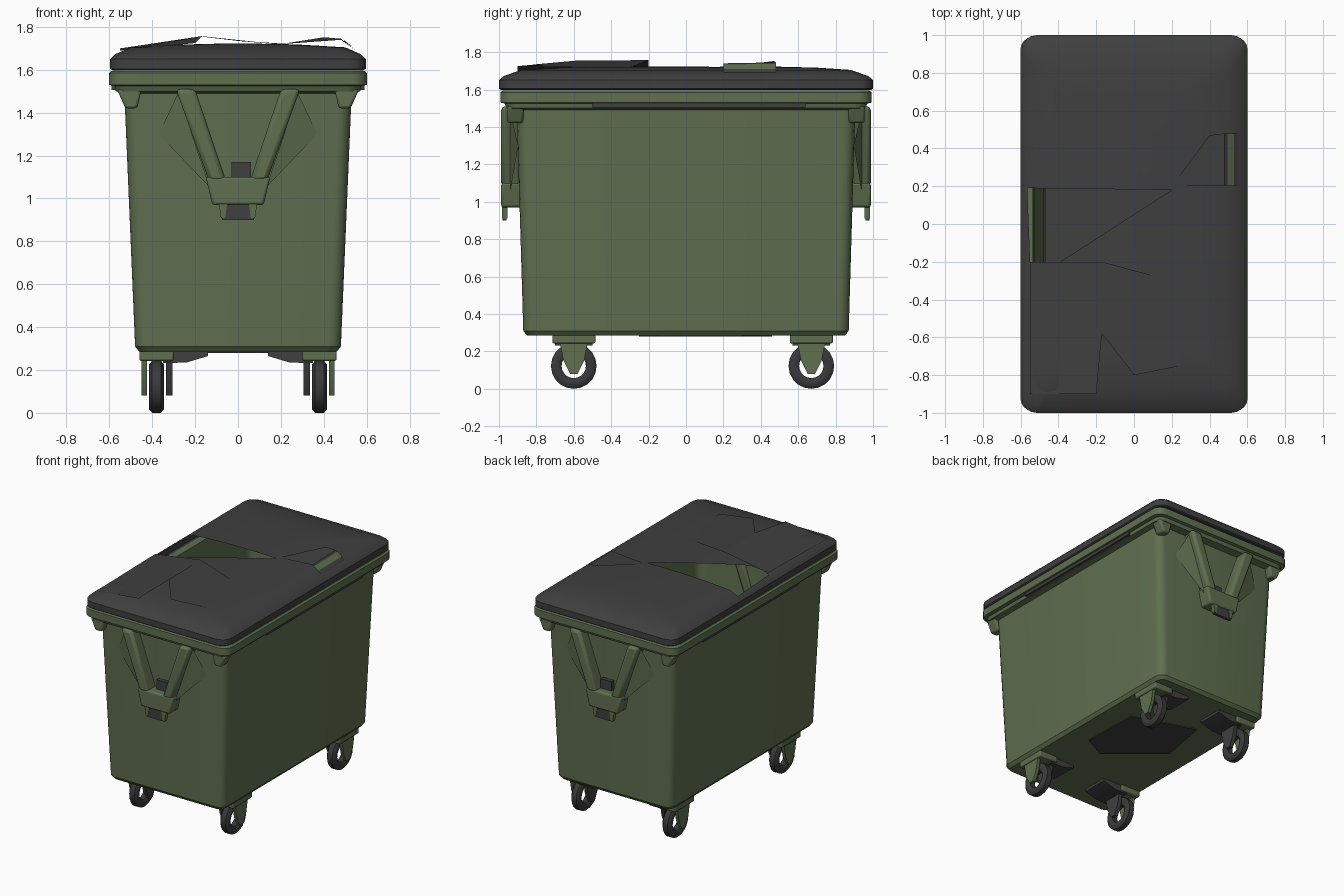
import bpy, bmesh, math
from mathutils import Vector

if "Cube" in bpy.data.objects:
    bpy.data.objects.remove(bpy.data.objects["Cube"])


def material(name, col):
    m = bpy.data.materials.new(name)
    m.diffuse_color = (*col, 1)
    m.use_nodes = True
    m.node_tree.nodes["Principled BSDF"].inputs["Base Color"].default_value = m.diffuse_color
    return m


GREEN = material("bin green", (0.115, 0.16, 0.08))
DARK = material("lid charcoal", (0.05, 0.05, 0.051))
TYRE = material("tyre dark grey", (0.042, 0.042, 0.042))


def finish(name, bm, mat, angle=35, bevel=0):
    bmesh.ops.recalc_face_normals(bm, faces=bm.faces)
    me = bpy.data.meshes.new(name)
    bm.to_mesh(me)
    bm.free()
    me.materials.append(mat)
    ob = bpy.data.objects.new(name, me)
    bpy.context.collection.objects.link(ob)
    if bevel:
        b = ob.modifiers.new("bevel", 'BEVEL')
        b.width, b.segments = bevel, 2
    bpy.ops.object.select_all(action='DESELECT')
    ob.select_set(True)
    bpy.context.view_layer.objects.active = ob
    bpy.ops.object.shade_smooth_by_angle(angle=math.radians(angle))
    return ob


def rounded_rect(hx, hy, r, n=5):
    pts = []
    for k, (sx, sy) in enumerate([(1, 1), (-1, 1), (-1, -1), (1, -1)]):
        for i in range(n):
            a = math.pi / 2 * (k + i / (n - 1))
            pts.append((sx * (hx - r) + r * math.cos(a), sy * (hy - r) + r * math.sin(a)))
    return pts


def loft(sections, cap_first=False, cap_last=False):
    """Stack of rounded rectangles given as (half x, half y, z, radius)."""
    bm = bmesh.new()
    rings = [[bm.verts.new((x, y, z)) for x, y in rounded_rect(hx, hy, r)]
             for hx, hy, z, r in sections]
    for a, b in zip(rings, rings[1:]):
        for i in range(len(a)):
            j = (i + 1) % len(a)
            bm.faces.new((a[i], a[j], b[j], b[i]))
    if cap_first:
        bm.faces.new(rings[0])
    if cap_last:
        bm.faces.new(rings[-1])
    return bm


def prism(name, pts, axis, lo, hi, mat, bevel=0):
    """Extrude a 2D outline (other two axes in order) from lo to hi along an axis."""
    bm = bmesh.new()
    rings = []
    for d in (lo, hi):
        ring = []
        for p in pts:
            c = list(p)
            c.insert(axis, d)
            ring.append(bm.verts.new(c))
        rings.append(ring)
        bm.faces.new(ring)
    for i in range(len(pts)):
        j = (i + 1) % len(pts)
        bm.faces.new((rings[0][i], rings[0][j], rings[1][j], rings[1][i]))
    return finish(name, bm, mat, bevel=bevel)


def box(name, x, y, z, mat, bevel=0):
    return prism(name, [(x[0], y[0]), (x[1], y[0]), (x[1], y[1]), (x[0], y[1])], 2, *z, mat, bevel)


def panel(name, pts, mat):
    bm = bmesh.new()
    bm.faces.new([bm.verts.new(p) for p in pts])
    return finish(name, bm, mat)


# Tapered tub with its rolled rim, open at the top
finish("tub", loft([
    (0.46, 0.85, 0.285, 0.05), (0.48, 0.87, 0.31, 0.06), (0.53, 0.905, 1.49, 0.06),
    (0.57, 0.96, 1.50, 0.06), (0.575, 0.97, 1.525, 0.06), (0.602, 0.992, 1.53, 0.07),
    (0.602, 0.992, 1.585, 0.07), (0.59, 0.98, 1.595, 0.07), (0.535, 0.92, 1.595, 0.06),
    (0.525, 0.905, 1.49, 0.06)], cap_first=True), GREEN)

# Dark floor lining and the dark drain panel underneath
finish("floor_lining", loft([(0.46, 0.85, 0.31, 0.05), (0.47, 0.86, 0.312, 0.05)], False, True), DARK)
prism("drain_panel", [(0.29, -0.15), (0.28, 0.3), (-0.2, 0.46), (-0.27, 0.07), (0.11, -0.25)],
      2, 0.279, 0.286, DARK)

# Domed lid, with a wedge-shaped opening cut through its left half
bm = loft([(0.585, 0.99, 1.598, 0.07), (0.596, 1.0, 1.605, 0.08), (0.596, 1.0, 1.65, 0.08),
           (0.575, 0.975, 1.672, 0.08), (0.5, 0.88, 1.705, 0.08), (0.3, 0.7, 1.717, 0.08),
           (0.1, 0.5, 1.722, 0.05)], False, True)
hole = [Vector(p) for p in [(-0.565, 0.19), (-0.55, -0.2), (-0.39, -0.2), (0.2, 0.18)]]
edges = []
for i, a in enumerate(hole):
    d = hole[(i + 1) % 4] - a
    edges.append((a, Vector((d.y, -d.x))))
for a, n in edges:
    bmesh.ops.bisect_plane(bm, geom=bm.verts[:] + bm.edges[:] + bm.faces[:],
                           plane_co=(a.x, a.y, 0), plane_no=(n.x, n.y, 0))
inside = [f for f in bm.faces if f.normal.length > 0 and
          all((f.calc_center_median().xy - a).dot(n) < 0 for a, n in edges)]
bmesh.ops.delete(bm, geom=inside, context='FACES')
finish("lid", bm, DARK)

# Raised flap and folds on the lid
panel("lid_flap", [(-0.55, -0.2, 1.70), (-0.17, -0.2, 1.757), (-0.17, -0.58, 1.755),
                   (-0.2, -0.9, 1.725), (-0.55, -0.9, 1.69)], DARK)
panel("lid_flap_end", [(-0.17, -0.2, 1.757), (-0.17, -0.58, 1.755), (0.0, -0.8, 1.735),
                       (0.25, -0.75, 1.72), (0.2, -0.3, 1.718)], DARK)
panel("lid_fold", [(0.2, 0.2, 1.72), (0.4, 0.47, 1.752), (0.48, 0.48, 1.745), (0.48, 0.2, 1.74)], DARK)
panel("lid_fold_outer", [(0.48, 0.48, 1.745), (0.48, 0.2, 1.74), (0.55, 0.2, 1.69), (0.55, 0.48, 1.69)], DARK)
panel("lid_fold_strip", [(0.495, 0.48, 1.738), (0.495, 0.2, 1.733), (0.53, 0.2, 1.709), (0.53, 0.48, 1.711)], GREEN)

# Grab bars tucked under the rim on the long sides
for s in (-1, 1):
    box("grab_bar", sorted((s * 0.56, s * 0.59)), (-0.5, 0.64), (1.505, 1.53), DARK)

# Lifting brackets on both ends
for s in (-1, 1):
    deep = (s * 0.88, s * 0.988)
    for m in (-1, 1):
        prism("bracket_strut", [(m * 0.055, 1.08), (m * 0.135, 1.08), (m * 0.29, 1.51), (m * 0.2, 1.51)],
              1, *deep, GREEN, 0.02)
        prism("bracket_tab", [(m * 0.05, 0.98), (m * 0.09, 0.98), (m * 0.08, 0.91), (m * 0.06, 0.91)],
              1, s * 0.955, s * 0.985, GREEN)
        # slanted web between strut and end wall
        panel("bracket_web", [(m * 0.13, s * 0.94, 1.05), (m * 0.28, s * 0.94, 1.49),
                              (m * 0.37, s * 0.897, 1.3)], GREEN)
    prism("bracket_cup", [(-0.15, 1.1), (0.15, 1.1), (0.12, 0.97), (-0.12, 0.97)], 1, *deep, GREEN, 0.012)
    prism("bracket_pin", [(-0.075, 0.98), (0.075, 0.98), (0.075, 0.9), (-0.075, 0.9)],
          1, s * 0.96, s * 0.98, DARK)
    box("bracket_latch", (-0.03, 0.06), sorted((s * 0.9, s * 0.93)), (1.09, 1.17), DARK)
    # stubby lugs below the rim corners
    for m in (-1, 1):
        prism("corner_lug", [(m * 0.47, 1.42), (m * 0.525, 1.42), (m * 0.565, 1.51), (m * 0.45, 1.51)],
              1, s * 0.87, s * 0.955, GREEN, 0.012)


def tyre(x, y):
    """Open ring tyre turned about the x axis."""
    prof = [(-0.022, 0.065), (-0.034, 0.08), (-0.034, 0.105), (-0.02, 0.122),
            (0.02, 0.122), (0.034, 0.105), (0.034, 0.08), (0.022, 0.065)]
    bm, n = bmesh.new(), 20
    rings = [[bm.verts.new((x + u, y + r * math.cos(2 * math.pi * i / n),
                            0.122 + r * math.sin(2 * math.pi * i / n))) for u, r in prof]
             for i in range(n)]
    for i in range(n):
        a, b = rings[i], rings[(i + 1) % n]
        for k in range(len(prof)):
            q = (k + 1) % len(prof)
            bm.faces.new((a[k], a[q], b[q], b[k]))
    finish("tyre", bm, TYRE, 50)


# Four casters: mount, fork, tyre and dark inboard foot
for m in (-1, 1):
    for y in (-0.6, 0.67):
        x = m * 0.38
        tyre(x, y)
        box("caster_mount", (x - 0.08, x + 0.08), (y - 0.115, y + 0.115), (0.243, 0.3), GREEN, 0.008)
        fork = [(y - 0.075, 0.25), (y + 0.075, 0.25), (y + 0.055, 0.15), (y + 0.02, 0.08),
                (y - 0.02, 0.08), (y - 0.055, 0.15)]
        prism("caster_fork_outer", fork, 0, x + m * 0.045, x + m * 0.07, GREEN)
        prism("caster_fork_inner", fork, 0, x - m * 0.045, x - m * 0.075, DARK)
        prism("caster_foot", [(m * 0.14, 0.29), (m * 0.35, 0.29), (m * 0.35, 0.232),
                              (m * 0.24, 0.235), (m * 0.14, 0.265)], 1, y - 0.1, y + 0.1, DARK)
